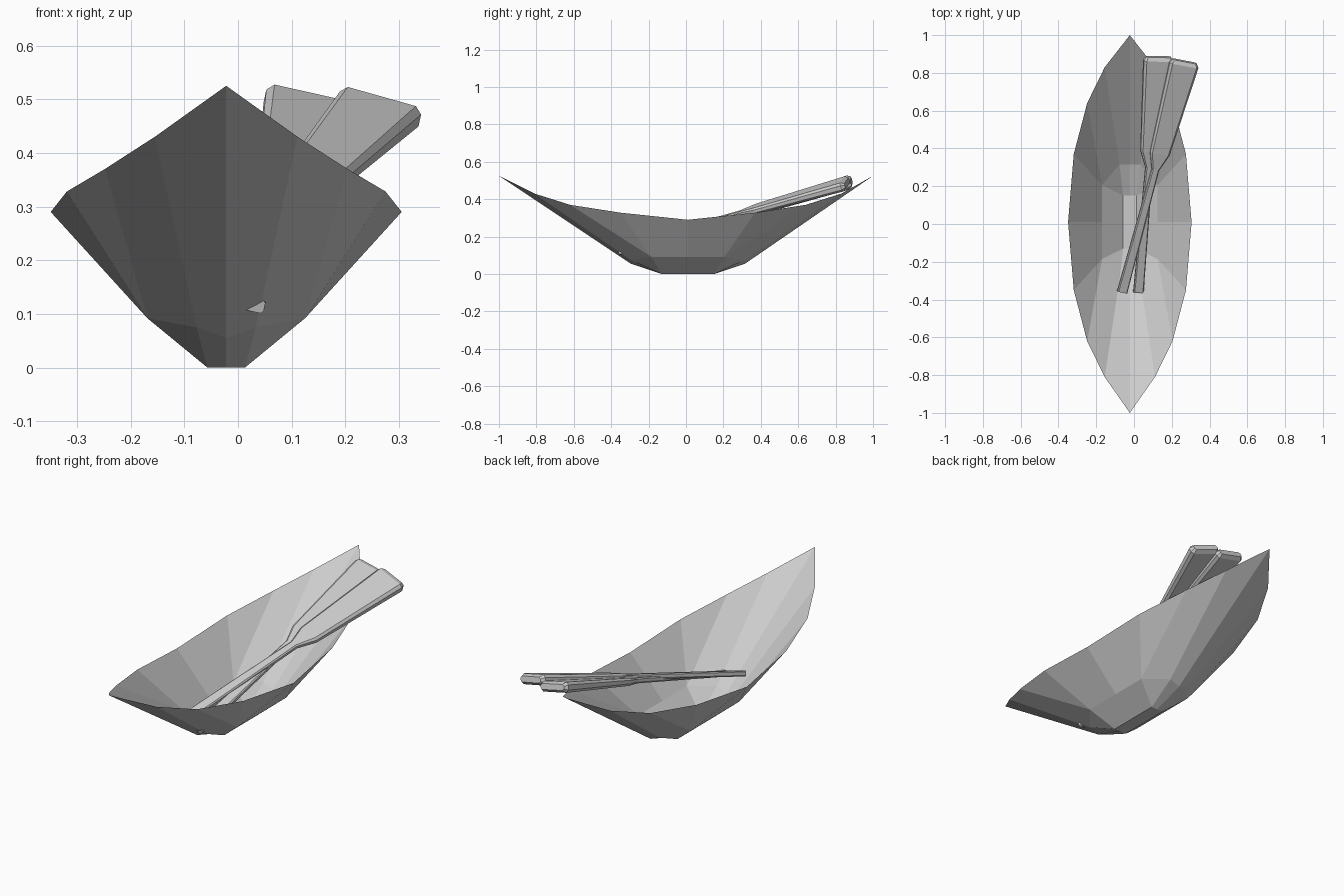
import bpy
import bmesh
from mathutils import Vector, Matrix

if "Cube" in bpy.data.objects:
    bpy.data.objects.remove(bpy.data.objects["Cube"])


def make_object(name, bm):
    bmesh.ops.remove_doubles(bm, verts=bm.verts, dist=0.0005)
    bmesh.ops.recalc_face_normals(bm, faces=bm.faces)
    mesh = bpy.data.meshes.new(name)
    bm.to_mesh(mesh)
    bm.free()
    obj = bpy.data.objects.new(name, mesh)
    bpy.context.collection.objects.link(obj)
    return obj


# Hull: one quarter of a thin faceted shell, mirrored to four quarters
CX, CY = -0.022, 0.01
quarter = {
    "tip": (0, 0.99, 0.525), "r1": (0.133, 0.82, 0.43),
    "r2": (0.226, 0.63, 0.37), "r3": (0.297, 0.36, 0.328),
    "r4": (0.327, 0, 0.29),
    "m": (0.147, 0, 0.092), "a": (0.147, 0.195, 0.092),
    "b": (0.055, 0.305, 0.075), "c": (0, 0.305, 0.055),
    "f": (0.035, 0.14, 0), "f_side": (0.035, 0, 0),
    "f_end": (0, 0.14, 0), "f_mid": (0, 0, 0),
}
faces = ["r4 r3 a m", "r3 r2 a", "r2 r1 b a", "r1 tip c b",
         "m a f f_side", "a b f", "b c f_end f", "f_side f f_end f_mid"]

bm = bmesh.new()
for sx in (1, -1):
    for sy in (1, -1):
        v = {k: bm.verts.new((CX + sx * x, CY + sy * y if k != "tip" else sy, z))
             for k, (x, y, z) in quarter.items()}
        for f in faces:
            bm.faces.new([v[k] for k in f.split()])
make_object("hull", bm)


# Oars: chamfered cross-sections (position, width, thickness, chamfer) lofted
OAR = [(0.0, 0.054, 0.026, 0.005), (0.53, 0.040, 0.026, 0.006),
       (0.60, 0.108, 0.036, 0.010), (0.985, 0.160, 0.050, 0.013),
       (1.0, 0.135, 0.028, 0.008)]


def make_oar(name, start, end, roll):
    start, end = Vector(start), Vector(end)
    along = (end - start).normalized()
    side = along.cross(Vector((0, 0, 1))).normalized()
    side = Matrix.Rotation(roll, 3, along) @ side
    up = side.cross(along)
    bm = bmesh.new()
    rings = []
    for t, w, h, c in OAR:
        w, h = w / 2, h / 2
        outline = [(w, h - c), (w - c, h), (c - w, h), (-w, h - c),
                   (-w, c - h), (c - w, -h), (w - c, -h), (w, c - h)]
        centre = start.lerp(end, t)
        rings.append([bm.verts.new(centre + side * a + up * b) for a, b in outline])
    for r0, r1 in zip(rings, rings[1:]):
        for i in range(8):
            j = (i + 1) % 8
            bm.faces.new((r0[i], r0[j], r1[j], r1[i]))
    bm.faces.new(rings[0])
    bm.faces.new(rings[-1])
    make_object(name, bm)


make_oar("lower_oar", (0.023, -0.36, 0.118), (0.13, 0.885, 0.495), 0.23)
make_oar("upper_oar", (-0.063, -0.36, 0.14), (0.268, 0.862, 0.487), 0.28)
